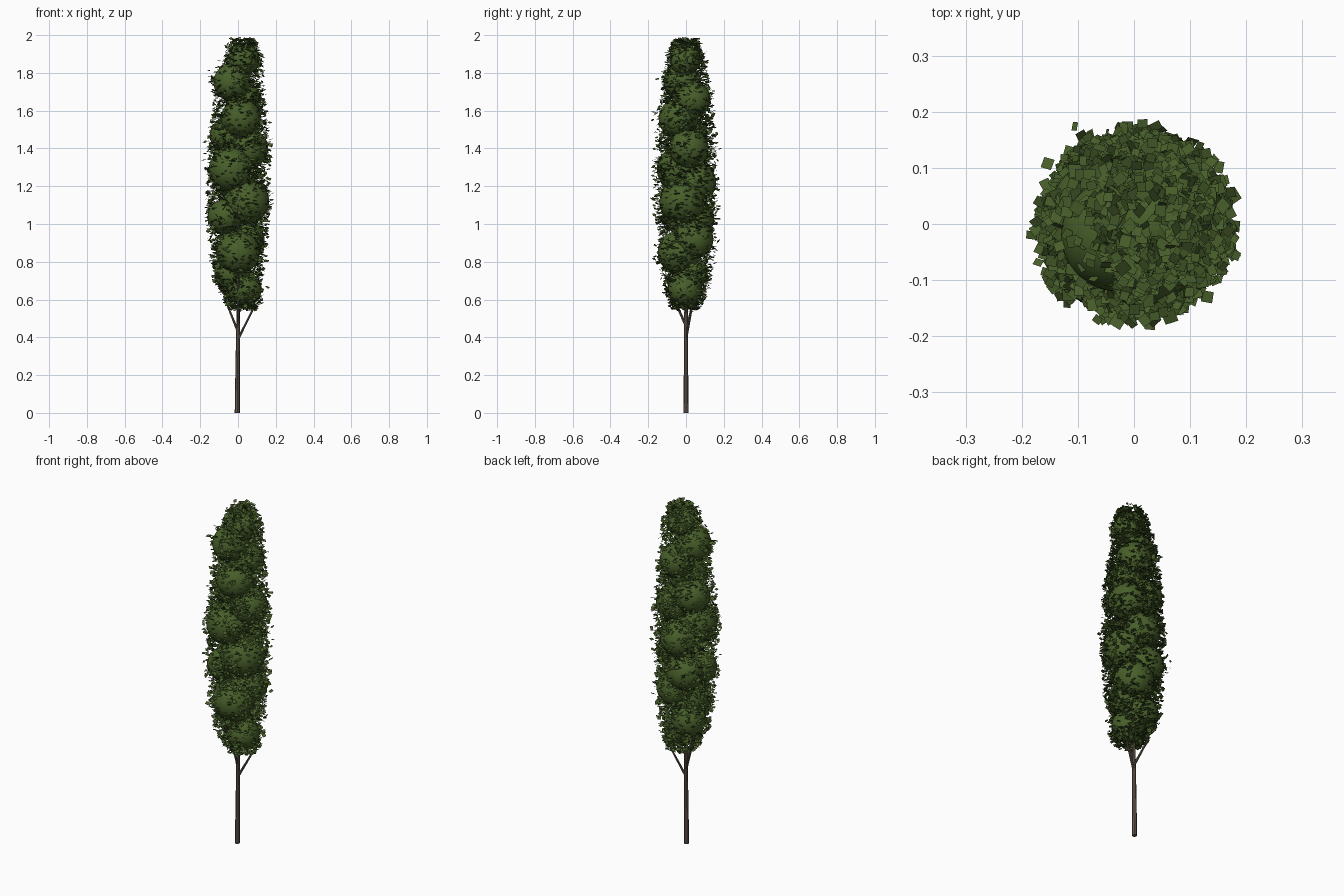
import bpy, bmesh, math, random
from mathutils import Vector

if "Cube" in bpy.data.objects:
    bpy.data.objects.remove(bpy.data.objects["Cube"])

random.seed(7)


def material(name, rgb):
    m = bpy.data.materials.new(name)
    m.diffuse_color = (*rgb, 1)
    m.use_nodes = True
    m.node_tree.nodes["Principled BSDF"].inputs["Base Color"].default_value = m.diffuse_color
    return m


BARK = material("brown bark", (0.135, 0.105, 0.08))
CROWN = material("crown green", (0.064, 0.115, 0.023))
LEAF = material("leaf green", (0.062, 0.11, 0.023))


def limb(name, points):
    """Tapered round limb through (x, y, z, radius) points."""
    curve = bpy.data.curves.new(name, 'CURVE')
    curve.dimensions = '3D'
    curve.bevel_depth = 1.0
    curve.bevel_resolution = 2
    curve.use_fill_caps = True
    spline = curve.splines.new('POLY')
    spline.points.add(len(points) - 1)
    for p, (x, y, z, r) in zip(spline.points, points):
        p.co = (x, y, z, 1)
        p.radius = r
    temp = bpy.data.objects.new(name, curve)
    bpy.context.collection.objects.link(temp)
    bpy.context.view_layer.update()
    mesh = bpy.data.meshes.new_from_object(temp)
    bpy.data.objects.remove(temp)
    obj = bpy.data.objects.new(name, mesh)
    bpy.context.collection.objects.link(obj)
    mesh.materials.clear()
    mesh.materials.append(BARK)
    bpy.context.view_layer.objects.active = obj
    obj.select_set(True)
    bpy.ops.object.shade_smooth_by_angle()
    obj.select_set(False)


# Trunk and thin branches
limb("trunk", [(-0.004, 0, 0, 0.0135), (-0.002, 0, 0.25, 0.0115),
               (0.001, 0, 0.5, 0.0095), (0, 0, 0.9, 0.007), (0.01, 0, 1.5, 0.004)])
limb("branch_right", [(0, 0, 0.39, 0.007), (0.08, 0.03, 0.55, 0.005), (0.09, 0.035, 0.6, 0.004)])
limb("branch_left", [(0, 0, 0.43, 0.007), (-0.06, 0.035, 0.58, 0.005), (-0.08, 0.04, 0.66, 0.004)])
limb("branch_front", [(0, 0, 0.46, 0.007), (0.002, -0.075, 0.63, 0.005), (0.004, -0.115, 0.735, 0.004)])

# Crown clumps: x, y, z, radius
CLUMPS = [
    (0.035, -0.005, 0.655, 0.09), (-0.03, 0.02, 0.74, 0.095),
    (0.0, -0.035, 0.85, 0.115), (0.035, 0.04, 0.92, 0.105),
    (-0.07, -0.03, 1.04, 0.09), (-0.03, 0.045, 1.03, 0.105),
    (0.045, -0.02, 1.12, 0.12), (0.0, 0.055, 1.22, 0.105),
    (-0.035, -0.035, 1.29, 0.12), (0.055, 0.015, 1.40, 0.105),
    (-0.055, 0.02, 1.47, 0.095), (0.015, -0.04, 1.56, 0.105),
    (0.03, 0.035, 1.66, 0.095), (-0.03, -0.02, 1.75, 0.10),
    (0.03, -0.005, 1.87, 0.083),
]
for i, (x, y, z, r) in enumerate(CLUMPS, 1):
    bpy.ops.mesh.primitive_ico_sphere_add(subdivisions=4, radius=r, location=(x, y, z))
    clump = bpy.context.object
    clump.name = f"crown_clump_{i}"
    clump.data.materials.append(CROWN)
    clump.data.shade_smooth()

# Outer outline of the leafy column: height, radius, sideways shift
OUTLINE = [(0.55, 0.075, 0.03), (0.68, 0.125, 0.005), (0.9, 0.15, 0), (1.2, 0.165, 0),
           (1.45, 0.155, 0.01), (1.7, 0.13, 0.005), (1.88, 0.105, 0.025), (1.98, 0.055, 0.03)]


def outline(z):
    for (z0, r0, s0), (z1, r1, s1) in zip(OUTLINE, OUTLINE[1:]):
        if z <= z1:
            t = (z - z0) / (z1 - z0)
            return r0 + (r1 - r0) * t, s0 + (s1 - s0) * t
    return OUTLINE[-1][1:]


def add_leaf(bm, pos):
    """Small square card, mostly level; skipped when buried in a clump."""
    if not 0.53 < pos.z < 1.985:
        return
    if any((pos - Vector(c[:3])).length < c[3] * 0.96 for c in CLUMPS):
        return
    normal = (Vector((0, 0, 1)) + Vector([random.gauss(0, 0.42) for _ in range(3)])).normalized()
    spin = random.uniform(0, math.tau)
    u = normal.cross(Vector((math.cos(spin), math.sin(spin), 0))).normalized()
    v = normal.cross(u)
    w = random.uniform(0.007, 0.0115)
    l = w * random.uniform(0.75, 1.1)
    face = bm.faces.new([bm.verts.new(pos + u * w * p + v * l * q)
                         for p, q in ((-1, -1), (1, -1), (1, 1), (-1, 1))])
    face.normal_update()
    if face.normal.z < 0:
        face.normal_flip()


bm = bmesh.new()
# Leaves hugging each clump
for cx, cy, cz, r in CLUMPS:
    for _ in range(int(130 * (r / 0.1) ** 2)):
        h = random.uniform(-1, 1)
        a = random.uniform(0, math.tau)
        s = math.sqrt(1 - h * h)
        out = Vector((s * math.cos(a), s * math.sin(a), h))
        add_leaf(bm, Vector((cx, cy, cz)) + out * (r * random.uniform(0.97, 1.15)
                                                   + random.random() ** 4 * 0.03))
# Leaves filling the hollows between clumps out to the column outline
for _ in range(4200):
    z = random.uniform(0.55, 1.98)
    radius, shift = outline(z)
    a = random.uniform(0, math.tau)
    d = radius * random.uniform(0.62, 1.04) + random.random() ** 8 * 0.02
    add_leaf(bm, Vector((shift + d * math.cos(a), d * math.sin(a), z)))
# Leaves on the tip and the underside
for z, sx, count in ((1.955, 0.03, 110), (0.565, 0.03, 50)):
    for _ in range(count):
        a = random.uniform(0, math.tau)
        d = 0.075 * math.sqrt(random.random())
        add_leaf(bm, Vector((sx + d * math.cos(a), d * math.sin(a), z + random.gauss(0, 0.014))))
mesh = bpy.data.meshes.new("leaves")
bm.to_mesh(mesh)
bm.free()
mesh.materials.append(LEAF)
bpy.context.collection.objects.link(bpy.data.objects.new("leaves", mesh))
